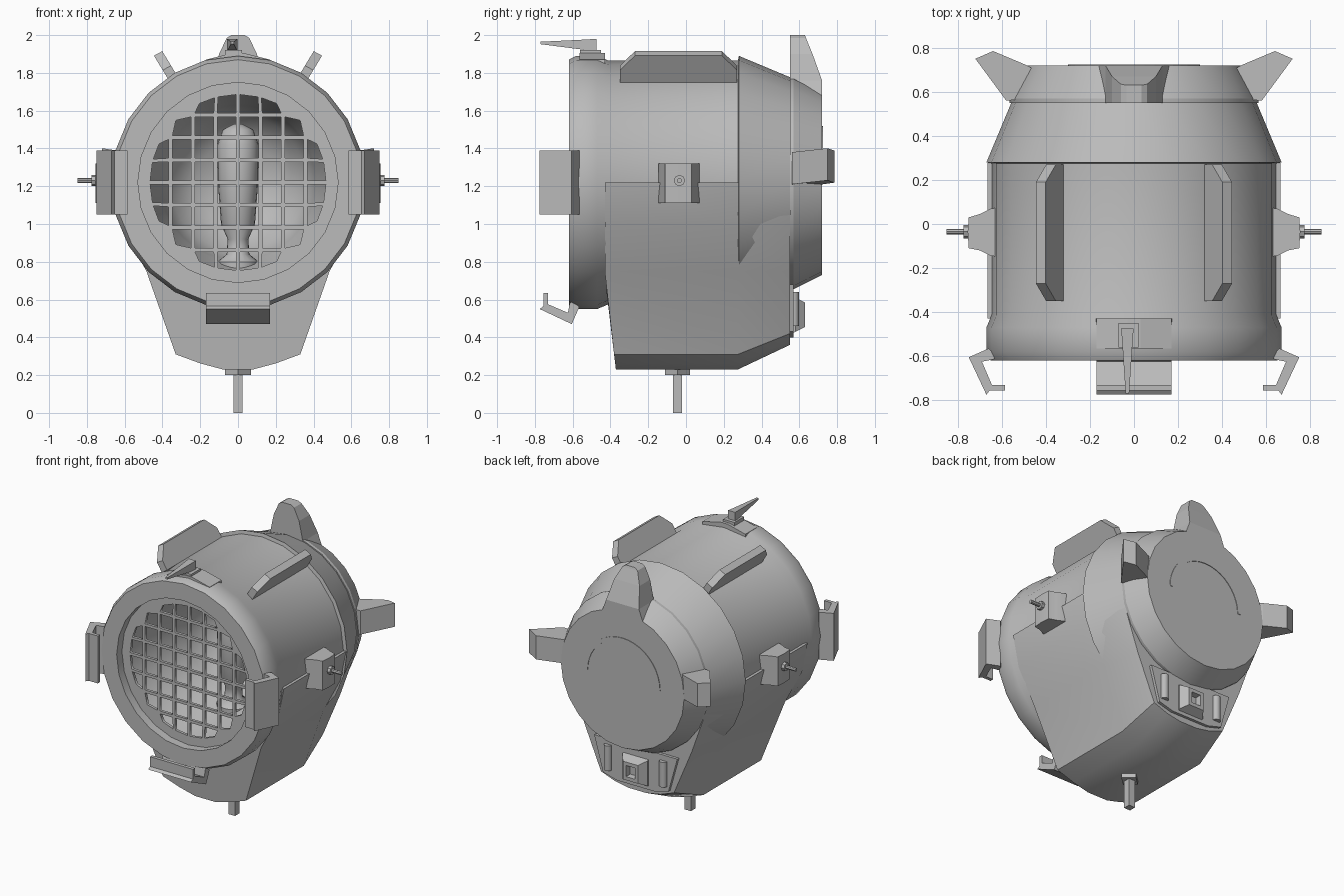
import bpy
import bmesh
from math import sin, cos, pi, radians, hypot
from mathutils import Matrix, Vector

old = bpy.data.objects.get("Cube")
if old:
    bpy.data.objects.remove(old, do_unlink=True)

CZ = 1.22  # height of the lamp axis

grey = bpy.data.materials.new("plain grey")
grey.use_nodes = True
grey.diffuse_color = (0.5, 0.5, 0.5, 1)
grey.node_tree.nodes["Principled BSDF"].inputs["Base Color"].default_value = (0.5, 0.5, 0.5, 1)


def finish(name, mesh, smooth=None):
    mesh.materials.clear()
    mesh.materials.append(grey)
    ob = bpy.data.objects.new(name, mesh)
    bpy.context.collection.objects.link(ob)
    if smooth:
        bpy.ops.object.select_all(action="DESELECT")
        ob.select_set(True)
        bpy.context.view_layer.objects.active = ob
        bpy.ops.object.shade_smooth_by_angle(angle=radians(smooth))
    return ob


def loft(name, rings, start=True, end=True, smooth=None, matrix=None):
    """Skin a row of matching closed loops, with optional end caps."""
    bm = bmesh.new()
    loops = [[bm.verts.new(p) for p in ring] for ring in rings]
    n = len(loops[0])
    for a, b in zip(loops, loops[1:]):
        for i in range(n):
            j = (i + 1) % n
            bm.faces.new((a[i], a[j], b[j], b[i]))
    if start:
        bm.faces.new(loops[0][::-1])
    if end:
        bm.faces.new(loops[-1])
    bmesh.ops.recalc_face_normals(bm, faces=bm.faces)
    if matrix:
        bm.transform(matrix)
    mesh = bpy.data.meshes.new(name)
    bm.to_mesh(mesh)
    bm.free()
    return finish(name, mesh, smooth)


def prism(name, pts, axis, lo, hi, matrix=None, smooth=None):
    """Extrude a 2D outline along one axis; the outline keeps x, y, z order."""
    rings = []
    for c in (lo, hi):
        ring = []
        for p in pts:
            q = list(p)
            q.insert("xyz".index(axis), c)
            ring.append(q)
        rings.append(ring)
    return loft(name, rings, matrix=matrix, smooth=smooth)


def box(name, x0, x1, y0, y1, z0, z1):
    return prism(name, [(x0, y0), (x1, y0), (x1, y1), (x0, y1)], "z", z0, z1)


def circle(r, n):
    return [(r * cos(2 * pi * i / n), r * sin(2 * pi * i / n)) for i in range(n)]


def lathe_y(name, profile, n, **kw):
    return loft(name, [[(x, y, CZ + z) for x, z in circle(r, n)] for r, y in profile], **kw)


def around(angle):
    """Turn about the lamp axis; parts are drawn with the radius along +x."""
    return Matrix.Translation((0, 0, CZ)) @ Matrix.Rotation(-radians(angle), 4, "Y")


# Round housing with open front and tapered rear
lathe_y("housing", [(0.53, -0.53), (0.53, -0.62), (0.65, -0.62), (0.67, -0.58), (0.67, -0.47),
                    (0.645, -0.41), (0.645, 0.275), (0.67, 0.28), (0.555, 0.555)], 24,
        start=False, end=False, smooth=35)
lathe_y("rear_cap", [(0.565, 0.55), (0.565, 0.57), (0.49, 0.72)], 24, smooth=25)

# Tapered lower housing: a crescent cross-section swept front to back
SIDE = [(0.665, 1.22), (0.62, 1.0), (0.485, 0.75), (0.33, 0.31), (0.2, 0.262), (0.08, 0.23)]
REAR = [(0.55, 1.22), (0.52, 1.0), (0.43, 0.75), (0.29, 0.42), (0.18, 0.38), (0.07, 0.36)]


def crescent(half, y, r, lean):
    outer = half + [(-x, z) for x, z in reversed(half)]
    inner = [(r * cos(pi + pi * i / 12), CZ + r * sin(pi + pi * i / 12)) for i in range(13)]
    return [(x, y + lean * max(0, 0.72 - z), z) for x, z in outer + inner]


loft("lower_housing", [crescent(SIDE, -0.43, 0.62, 0.12), crescent(SIDE, 0.275, 0.62, 0),
                       crescent(REAR, 0.55, 0.5, 0)], smooth=30)

# Front guard: disc pierced by square cells trimmed to a circle
curve = bpy.data.curves.new("guard_outline", "CURVE")
curve.dimensions = "2D"
curve.fill_mode = "BOTH"
curve.extrude = 0.01


def outline(pts):
    s = curve.splines.new("POLY")
    s.points.add(len(pts) - 1)
    for p, (x, y) in zip(s.points, pts):
        p.co = (x, y, 0, 1)
    s.use_cyclic_u = True


PITCH, BAR, RIM = 0.119, 0.01, 0.465
outline(circle(0.535, 48))
for i in range(-4, 4):
    for j in range(-4, 4):
        cx, cy = (i + 0.5) * PITCH, (j + 0.5) * PITCH
        if hypot(cx, cy) < RIM:
            h = PITCH / 2 - BAR
            cell = []
            for sx, sy in ((-1, -1), (1, -1), (1, 1), (-1, 1)):
                p = Vector((cx + sx * h, cy + sy * h))
                cell.append(p * min(1, RIM / p.length))
            outline(cell)
temp = bpy.data.objects.new("guard_outline", curve)
bpy.context.collection.objects.link(temp)
bpy.context.view_layer.update()
guard = bpy.data.meshes.new_from_object(temp.evaluated_get(bpy.context.evaluated_depsgraph_get()))
guard.transform(Matrix.Translation((0, -0.55, CZ)) @ Matrix.Rotation(pi / 2, 4, "X"))
bpy.data.objects.remove(temp, do_unlink=True)
finish("front_guard", guard)

# Reflector bowl and lamp inside
lathe_y("reflector", [(0.53, -0.53), (0.5, -0.3), (0.42, -0.05), (0.41, 0.0), (0.36, 0.2),
                      (0.22, 0.32), (0.05, 0.36)], 32, start=False, smooth=40)
BULB = [(0.11, 0.74), (0.11, 0.8), (0.06, 0.84), (0.055, 0.92), (0.09, 1.0), (0.105, 1.2),
        (0.11, 1.42), (0.08, 1.5), (0.02, 1.53)]
loft("bulb", [[(x, y - 0.05, z) for x, y in circle(r, 20)] for r, z in BULB], smooth=50)

# Three hooked accessory clips on the front rim
CLIP = [(0.62, -0.6), (0.66, -0.565), (0.75, -0.605), (0.67, -0.775), (0.655, -0.755),
        (0.585, -0.755), (0.585, -0.73), (0.645, -0.73), (0.69, -0.625), (0.64, -0.615)]
for label, angle in (("left", 0), ("right", 180), ("bottom", 270)):
    prism(label + "_clip", CLIP, "z", -0.17, 0.17, around(angle))

# Top latch
prism("latch_plate", [(-0.175, 1.82), (0.175, 1.82), (0.17, 1.87), (0.03, 1.905), (-0.03, 1.905),
                      (-0.17, 1.87)], "y", -0.565, -0.43)
box("latch_block", -0.07, 0.02, -0.56, -0.45, 1.89, 1.92)
loft("latch_spike", [[(x - 0.03, y, z) for x, z in ((-w, a), (w, a), (w, b), (-w, b))]
                     for y, w, a, b in ((-0.475, 0.028, 1.91, 1.98), (-0.56, 0.022, 1.925, 1.975),
                                        (-0.77, 0.008, 1.952, 1.965))])

# Rear cap lugs: sides and top
LUG = [(0.45, 0.57), (0.58, 0.56), (0.72, 0.75), (0.64, 0.785), (0.49, 0.722), (0.45, 0.7)]
for s, label in ((1, "left"), (-1, "right")):
    loft(label + "_rear_lug", [[(s * x, y, z0 + k * max(0, x - 0.58)) for x, y in LUG]
                               for z0, k in ((1.21, 0.15), (1.38, 0.15))])
loft("top_rear_lug", [[(-w, a, z), (w, a, z), (w, b, z), (-w, b, z)]
                      for w, a, b, z in ((0.16, 0.55, 0.72, 1.68), (0.13, 0.55, 0.72, 1.76),
                                         (0.1, 0.55, 0.67, 1.9), (0.06, 0.55, 0.635, 1.985),
                                         (0.035, 0.55, 0.63, 2.0))])

# Curved handle mark on the rear cap
arc = [(r * cos(pi * i / 20), CZ + r * sin(pi * i / 20))
       for r, steps in ((0.3, range(21)), (0.275, range(20, -1, -1))) for i in steps]
prism("rear_arc", arc, "y", 0.715, 0.724)

# Cooling fins, bevelled plates leaning outwards
for s, label in ((1, "left"), (-1, "right")):
    rings = []
    for dx, dz in ((-0.022, 0.012), (0.022, -0.012)):
        rings.append([(s * (0.33 + 0.093 * t + dx), y, 1.75 + 0.153 * t + dz)
                      for y, t in ((-0.35, 0), (-0.35, 0.5), (-0.27, 1), (0.19, 1), (0.27, 0.5), (0.27, 0))])
    loft(label + "_fin", rings)

    # Side bracket with its bolt
    flare = [(0.6, -0.15), (0.65, -0.145), (0.7, -0.12), (0.75, -0.11), (0.755, -0.035),
             (0.75, 0.03), (0.7, 0.045), (0.65, 0.07), (0.6, 0.075)]
    prism(label + "_bracket", [(s * x, y) for x, y in flare], "z", 1.11, 1.32, smooth=40)
    for part, r, a, b in (("nut", 0.03, 0.74, 0.775), ("bolt", 0.013, 0.76, 0.85)):
        prism(label + "_" + part, [(y - 0.035, z + 1.23) for y, z in circle(r, 8)], "x", s * a, s * b)

# Mounting pin underneath
prism("pin_plate", [(0.07, -0.045), (0, 0.02), (-0.07, -0.045), (0, -0.11)], "z", 0.2, 0.24)
box("mounting_pin", -0.025, 0.025, -0.07, -0.02, 0, 0.21)

# Rear panel with side slots and a power socket
prism("rear_panel", [(-0.33, 0.68), (0.33, 0.68), (0.26, 0.43), (0.15, 0.4), (-0.15, 0.4),
                     (-0.26, 0.43)], "y", 0.54, 0.57)
for s, label in ((1, "left"), (-1, "right")):
    prism(label + "_slot", [(s * 0.22 + x, 0.57 + y) for x, y in circle(0.028, 12)], "z", 0.46, 0.64, smooth=40)


def frame(w, h, y):
    return [(x, y, 0.52 + z) for x, z in ((-w, -h), (w, -h), (w, h), (-w, h))]


loft("power_socket", [frame(0.1, 0.1, 0.56), frame(0.1, 0.09, 0.58), frame(0.06, 0.065, 0.63),
                      frame(0.035, 0.04, 0.63), frame(0.03, 0.035, 0.59)])
